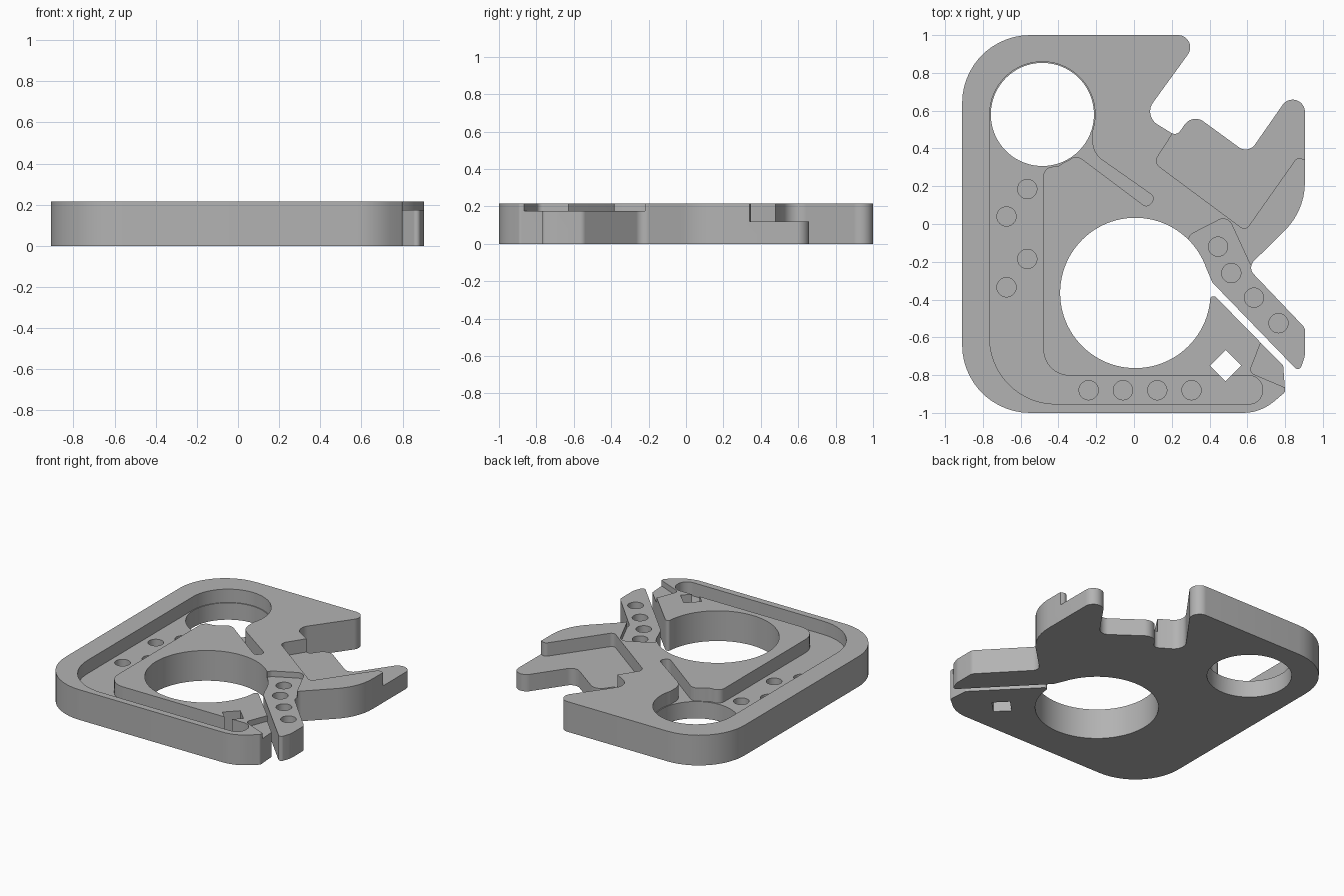
import bpy, bmesh, math
from mathutils import Vector

cube = bpy.data.objects.get("Cube")
if cube:
    bpy.data.objects.remove(cube, do_unlink=True)

TOP, ARM, FLOOR, ABOVE = 0.215, 0.175, 0.12, 0.3

gray = bpy.data.materials.new("satin gray")
gray.use_nodes = True
gray.diffuse_color = (0.45, 0.45, 0.45, 1)
gray.node_tree.nodes["Principled BSDF"].inputs["Base Color"].default_value = (0.45, 0.45, 0.45, 1)


def rounded(corners):
    """Turn (x, y, radius) corners into a filleted outline."""
    out = []
    for i, c in enumerate(corners):
        p = Vector(c[:2])
        r = c[2] if len(c) > 2 else 0
        if not r:
            out.append(p)
            continue
        a = Vector(corners[i - 1][:2]) - p
        b = Vector(corners[(i + 1) % len(corners)][:2]) - p
        half = a.angle(b) / 2
        t = min(r / math.tan(half), a.length * 0.9, b.length * 0.9)
        r = t * math.tan(half)
        a.normalize()
        b.normalize()
        center = p + (a + b).normalized() * (r / math.sin(half))
        start = p + a * t - center
        sweep = start.angle_signed(p + b * t - center)
        steps = max(3, math.ceil(abs(sweep) / math.radians(7)))
        for k in range(steps + 1):
            ang = -sweep * k / steps
            out.append(center + Vector((start.x * math.cos(ang) - start.y * math.sin(ang),
                                        start.x * math.sin(ang) + start.y * math.cos(ang))))
    return out


def circle(x, y, r, n):
    return [Vector((x + r * math.cos(math.tau * k / n), y + r * math.sin(math.tau * k / n)))
            for k in range(n)]


def prism(name, outline, z0, z1):
    """Extrude a flat outline between two heights."""
    bm = bmesh.new()
    face = bm.faces.new([bm.verts.new((p.x, p.y, z0)) for p in outline])
    top = bmesh.ops.extrude_face_region(bm, geom=[face])["geom"]
    bmesh.ops.translate(bm, vec=(0, 0, z1 - z0),
                        verts=[v for v in top if isinstance(v, bmesh.types.BMVert)])
    bmesh.ops.recalc_face_normals(bm, faces=bm.faces)
    mesh = bpy.data.meshes.new(name)
    bm.to_mesh(mesh)
    bm.free()
    mesh.materials.append(gray)
    obj = bpy.data.objects.new(name, mesh)
    bpy.context.collection.objects.link(obj)
    return obj


# Plate outline with the notch, the hooked jaw, the arm and the slot beside it
plate = prism("plate", rounded([
    (-0.91, -1, 0.36), (0.67, -1, 0.25), (0.8, -0.89, 0.02), (0.79, -0.75, 0.015),
    (0.412, -0.365, 0.02), (0.385, -0.45), (0.3, -0.36), (0.385, -0.24),
    (0.415, -0.31, 0.05), (0.875, -0.785, 0.02), (0.905, -0.7, 0.1), (0.905, -0.55, 0.04),
    (0.6, -0.23, 0.05), (0.905, 0.07, 0.36), (0.905, 0.8, 0.065), (0.605, 0.37, 0.06),
    (0.31, 0.585, 0.07), (0.225, 0.465, 0.035), (0.05, 0.573, 0.08), (0.36, 1, 0.065),
    (-0.91, 1, 0.36)]), 0, TOP)

cutters = []


def cut(name, outline, z):
    obj = prism(name, outline, z, ABOVE)
    obj.hide_render = True
    cutters.append(obj)


# Through holes
cut("large_hole", circle(0.007, -0.365, 0.398, 96), -0.1)
cut("small_hole", circle(-0.485, 0.58, 0.273, 80), -0.1)
cut("diamond_hole", circle(0.485, -0.75, 0.083, 4), -0.1)

# L-shaped pocket with its thin diagonal groove, open to the small hole
cut("hole_lip", circle(-0.485, 0.58, 0.279, 80), FLOOR)
cut("pocket", rounded([
    (-0.764, 0.58), (-0.764, -0.953, 0.35), (0.68, -0.953, 0.07), (0.68, -0.803, 0.07),
    (-0.48, -0.803, 0.14), (-0.48, 0.3, 0.05), (-0.4, 0.305, 0.05), (-0.31, 0.37, 0.06),
    (0.07, 0.085, 0.03), (0.115, 0.14, 0.03), (-0.22, 0.375, 0.12), (-0.22, 0.58)]), FLOOR)

# Lowered jaw, arm and corner
cut("jaw_step", rounded([
    (0.205, 0.48), (0.105, 0.325, 0.04), (0.59, -0.035, 0.03), (0.865, 0.355, 0.03),
    (1, 0.3), (1, 0.8), (0.3, 0.72)]), FLOOR)
cut("arm_step", rounded([
    (0.2, -0.3), (0.283, -0.09), (0.3, -0.055, 0.03), (0.495, 0.045, 0.05), (0.615, -0.215),
    (1, -0.5), (1, -0.9), (0.87, -0.8), (0.42, -0.34)][::-1]), ARM)
cut("corner_step", rounded([
    (0.69, -0.58), (0.61, -0.785, 0.03), (0.95, -0.93), (0.95, -0.7)]), ARM)

# Shallow round sockets on the arm and in the pocket
arm_dots = [(0.445, -0.12), (0.515, -0.26), (0.635, -0.39), (0.765, -0.525)]
side_dots = [(-0.565, 0.185), (-0.675, 0.04), (-0.565, -0.185), (-0.675, -0.335)]
base_dots = [(-0.24 + 0.1815 * i, -0.88) for i in range(4)]
for x, y in arm_dots:
    cut("arm_socket", circle(x, y, 0.051, 32), ARM - 0.05)
for x, y in side_dots + base_dots:
    cut("pocket_socket", circle(x, y, 0.051, 32), FLOOR - 0.05)

# Carve the plate and drop the cutters
for c in cutters:
    m = plate.modifiers.new(c.name, "BOOLEAN")
    m.operation, m.solver, m.object = "DIFFERENCE", "EXACT", c
graph = bpy.context.evaluated_depsgraph_get()
carved = bpy.data.meshes.new_from_object(plate.evaluated_get(graph))
plate.modifiers.clear()
plate.data = carved
for c in cutters:
    bpy.data.objects.remove(c, do_unlink=True)

bpy.ops.object.select_all(action="DESELECT")
plate.select_set(True)
bpy.context.view_layer.objects.active = plate
bpy.ops.object.shade_smooth_by_angle(angle=math.radians(25))
